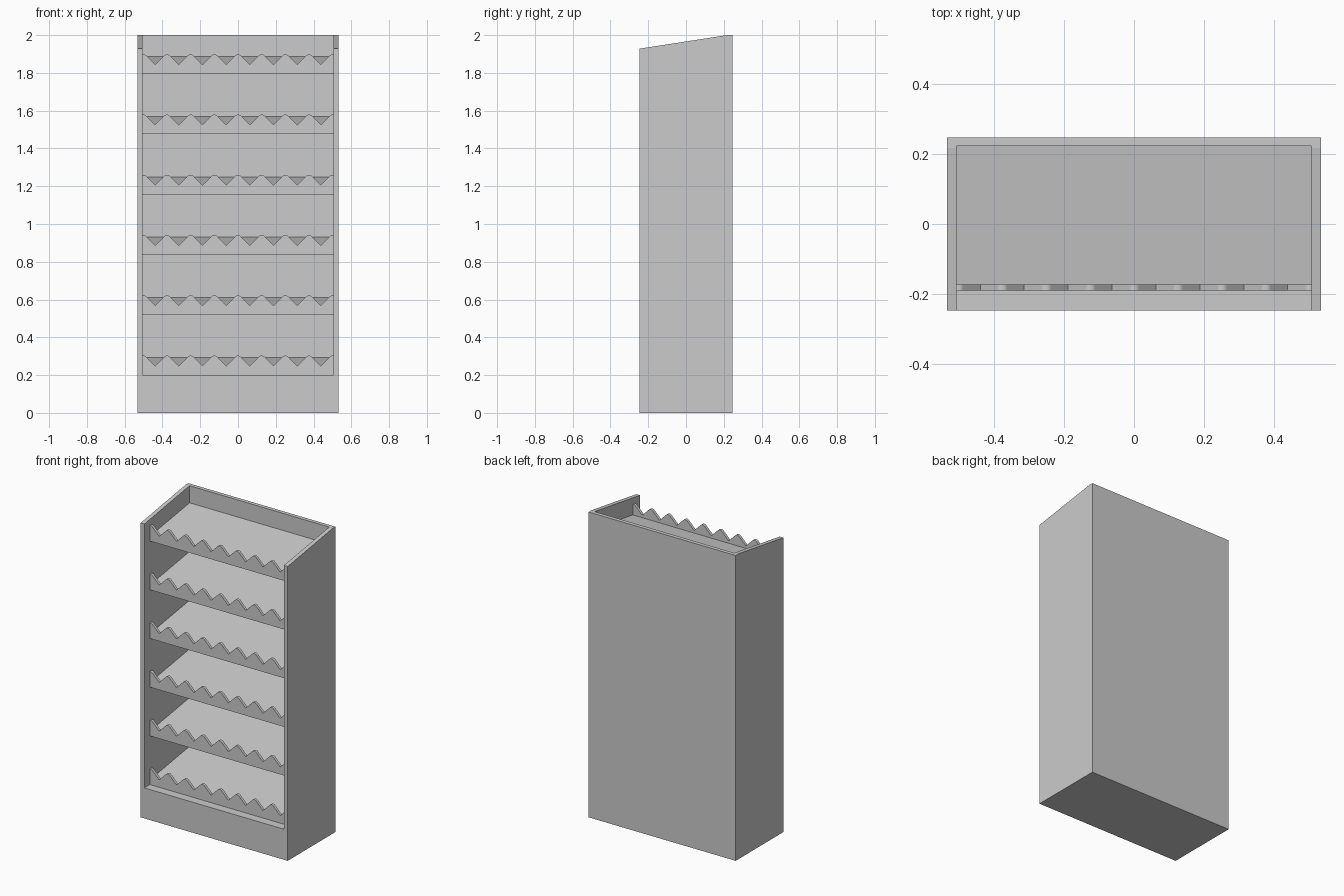
import bpy
import math

cube = bpy.data.objects.get("Cube")
if cube:
    bpy.data.objects.remove(cube, do_unlink=True)

grey = bpy.data.materials.new("light_grey")
grey.use_nodes = True
COLOR = (0.6, 0.6, 0.6, 1)
grey.diffuse_color = COLOR
grey.node_tree.nodes["Principled BSDF"].inputs["Base Color"].default_value = COLOR

# Overall dimensions
HALF_W, INNER = 0.533, 0.506
FRONT, BACK, BACK_IN = -0.247, 0.247, 0.222
LIP_FRONT, LIP_BACK = -0.19, -0.172
BASE, PITCH, TIERS = 0.2, 0.319, 6


def extrude(name, profile, axis, start, end):
    """Extrude a 2D outline along x (profile in y, z) or y (profile in x, z)."""
    def point(p, d):
        return (d, p[0], p[1]) if axis == "x" else (p[0], d, p[1])
    n = len(profile)
    verts = [point(p, d) for d in (start, end) for p in profile]
    faces = [tuple(range(n)), tuple(range(2 * n - 1, n - 1, -1))]
    faces += [(i, i + n, (i + 1) % n + n, (i + 1) % n) for i in range(n)]
    if axis == "x":
        faces = [f[::-1] for f in faces]
    mesh = bpy.data.meshes.new(name)
    mesh.from_pydata(verts, [], faces)
    mesh.materials.append(grey)
    obj = bpy.data.objects.new(name, mesh)
    bpy.context.collection.objects.link(obj)
    return obj


def rect(a, b, low, high):
    return [(a, low), (b, low), (b, high), (a, high)]


def lip_height(x, wave=0.1253, valley=0.049, radius=0.02):
    """Height of the scalloped edge: straight 45 degree notches, round crests."""
    d = abs((x + wave / 2) % wave - wave / 2)
    crest = valley + wave / 2 - radius * math.sqrt(2)
    if d < radius * math.sin(math.pi / 4):
        return crest + math.sqrt(radius ** 2 - d ** 2)
    return valley + wave / 2 - d


# Cabinet: side panels with sloping tops, back panel and plinth
side = [(FRONT, 0), (BACK, 0), (BACK, 2), (0.217, 2), (FRONT, 1.928)]
extrude("right_side_panel", side, "x", -HALF_W, -INNER)
extrude("left_side_panel", side, "x", INNER, HALF_W)
extrude("back_panel", rect(-INNER, INNER, 0, 2), "y", BACK_IN, BACK)
extrude("plinth", rect(FRONT, BACK_IN, 0, BASE), "x", -INNER, INNER)

# Outline samples along the scalloped edge: notch bottoms plus arc points
WAVE = 0.1253
ARC = 0.02 * math.sin(math.pi / 4)
xs = {-INNER, INNER}
for k in range(-4, 5):
    for offset in [WAVE / 2] + [ARC * j / 4 for j in range(-4, 5)]:
        x = k * WAVE + offset
        if abs(x) < INNER:
            xs.add(x)
xs = sorted(xs, reverse=True)

# Tiers: sloping shelf with a scalloped front lip
for tier in range(TIERS):
    z = BASE + tier * PITCH
    shelf = [(LIP_BACK, z), (BACK_IN, z + 0.06),
             (BACK_IN, z + 0.093), (LIP_BACK, z + 0.033)]
    extrude(f"shelf_{tier + 1}", shelf, "x", -INNER, INNER)
    lip = [(-INNER, z), (INNER, z)] + [(x, z + lip_height(x)) for x in xs]
    extrude(f"scalloped_lip_{tier + 1}", lip, "y", LIP_FRONT, LIP_BACK)
